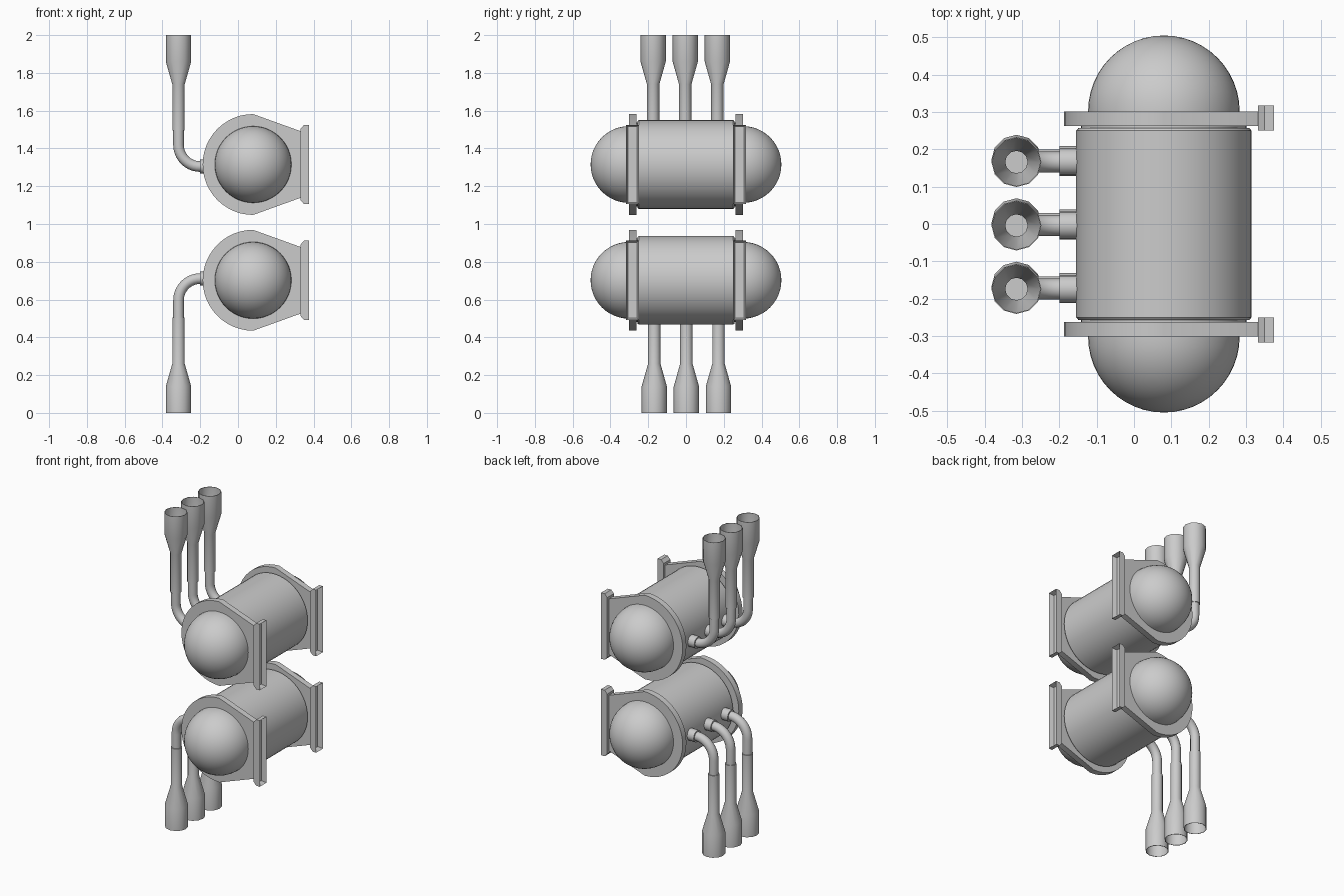
import bpy, bmesh
from math import sin, cos, pi, radians
from mathutils import Matrix, Vector

cube = bpy.data.objects.get("Cube")
if cube:
    bpy.data.objects.remove(cube, do_unlink=True)

steel = bpy.data.materials.new("light_grey_steel")
GREY = (0.6, 0.6, 0.6, 1)
steel.use_nodes = True
steel.diffuse_color = GREY
steel.node_tree.nodes["Principled BSDF"].inputs["Base Color"].default_value = GREY


def finish(bm, name, matrix=Matrix(), angle=35):
    bmesh.ops.remove_doubles(bm, verts=bm.verts, dist=1e-5)
    bmesh.ops.recalc_face_normals(bm, faces=bm.faces)
    bm.transform(matrix)
    mesh = bpy.data.meshes.new(name)
    bm.to_mesh(mesh)
    bm.free()
    mesh.materials.append(steel)
    obj = bpy.data.objects.new(name, mesh)
    bpy.context.collection.objects.link(obj)
    bpy.ops.object.select_all(action='DESELECT')
    obj.select_set(True)
    bpy.context.view_layer.objects.active = obj
    bpy.ops.object.shade_smooth_by_angle(angle=radians(angle))
    return obj


def lathe(name, profile, matrix, sides):
    """Spin (radius, height) points about z."""
    bm = bmesh.new()
    verts = [bm.verts.new((r, 0, h)) for r, h in profile]
    edges = [bm.edges.new(pair) for pair in zip(verts, verts[1:])]
    bmesh.ops.spin(bm, geom=verts + edges, cent=(0, 0, 0), axis=(0, 0, 1),
                   angle=2 * pi, steps=sides, use_merge=True)
    return finish(bm, name, matrix)


def slab(name, outline, y0, y1, centre, recess=False):
    """Extrude an (x, z) outline from y0 to y1."""
    bm = bmesh.new()
    face = bm.faces.new([bm.verts.new((x, y0, z)) for x, z in outline])
    new = bmesh.ops.extrude_face_region(bm, geom=[face])["geom"]
    bmesh.ops.translate(bm, vec=(0, y1 - y0, 0),
                        verts=[v for v in new if isinstance(v, bmesh.types.BMVert)])
    bmesh.ops.recalc_face_normals(bm, faces=bm.faces)
    if recess:
        outer = max(bm.faces, key=lambda f: f.calc_center_median().x)
        bmesh.ops.inset_individual(bm, faces=[outer], thickness=0.013)
        bmesh.ops.translate(bm, vec=(-0.03, 0, 0), verts=outer.verts)
    return finish(bm, name, Matrix.Translation(centre), 25)


def pipe(name, path, radius):
    """Round tube through a list of points in an xz plane."""
    bm = bmesh.new()
    rings = []
    for i, p in enumerate(path):
        d = (path[min(i + 1, len(path) - 1)] - path[max(i - 1, 0)]).normalized()
        side = Vector((0, 1, 0))
        up = d.cross(side)
        rings.append([bm.verts.new(p + radius * (cos(a) * side + sin(a) * up))
                      for a in (2 * pi * k / 16 for k in range(16))])
    for a, b in zip(rings, rings[1:]):
        for k in range(16):
            j = (k + 1) % 16
            bm.faces.new((a[k], a[j], b[j], b[k]))
    bm.faces.new(rings[0])
    bm.faces.new(rings[-1])
    return finish(bm, name)


# Capsule profile: dome, neck, chamfered barrel, neck, dome
dome = [(0.203 * sin(pi / 2 * i / 12), 0.302 + 0.203 * cos(pi / 2 * i / 12))
        for i in range(13)]
half = dome + [(0.203, 0.263), (0.222, 0.263), (0.222, 0.257), (0.229, 0.257), (0.235, 0.25)]
tank_profile = half + [(r, -h) for r, h in reversed(half)]

# Flange outline: half disc tapering towards the mounting bar
flange = [(0.267 * cos(a), 0.267 * sin(a)) for a in (pi / 2 + pi * i / 24 for i in range(25))]
flange += [(0.255, -0.175), (0.255, 0.175)]
bar = [(0.252, -0.19), (0.27, -0.21), (0.295, -0.21),
       (0.295, 0.21), (0.27, 0.21), (0.252, 0.19)]

# Hollow nozzle, measured from its open end
nozzle = [(0, 0.505), (0.033, 0.505), (0.033, 0.26), (0.067, 0.14), (0.067, 0),
          (0.064, 0), (0.064, 0.14), (0.030, 0.26), (0.030, 0.48), (0, 0.48)]

PIPE_X, BEND = -0.315, 0.115
for level, tank_z, inlet_z, end_z, up, shift in (
        ("upper", 1.315, 1.304, 2.0, 1, -0.004),
        ("lower", 0.702, 0.711, 0.0, -1, 0.002)):
    centre = Vector((0.08, 0, tank_z))
    lathe(level + "_tank", tank_profile,
          Matrix.Translation(centre) @ Matrix.Rotation(pi / 2, 4, 'X'), 48)

    for end, s in (("front", -1), ("back", 1)):
        slab(f"{level}_{end}_flange", flange, s * 0.263, s * 0.301, centre)
        slab(f"{level}_{end}_mounting_bar", bar, s * 0.25, s * 0.317, centre, True)

    for n, row_y in enumerate((-0.17, 0, 0.17), 1):
        y = row_y + shift
        # Collar where the pipe meets the barrel
        lathe(f"{level}_collar_{n}", [(0, 0), (0.037, 0), (0.037, 0.06), (0, 0.06)],
              Matrix.Translation((-0.2, y, inlet_z)) @ Matrix.Rotation(pi / 2, 4, 'Y'), 16)
        # Elbow pipe
        path = [Vector((-0.15, y, inlet_z))]
        for i in range(11):
            a = pi / 2 * i / 10
            path.append(Vector((PIPE_X + BEND * (1 - sin(a)), y,
                                inlet_z + up * BEND * (1 - cos(a)))))
        path.append(Vector((PIPE_X, y, end_z - up * 0.49)))
        pipe(f"{level}_elbow_{n}", path, 0.028)
        # Flared nozzle
        lathe(f"{level}_nozzle_{n}", nozzle, Matrix.Translation((PIPE_X, y, end_z))
              @ Matrix.Scale(-up, 4, (0, 0, 1)), 12)
